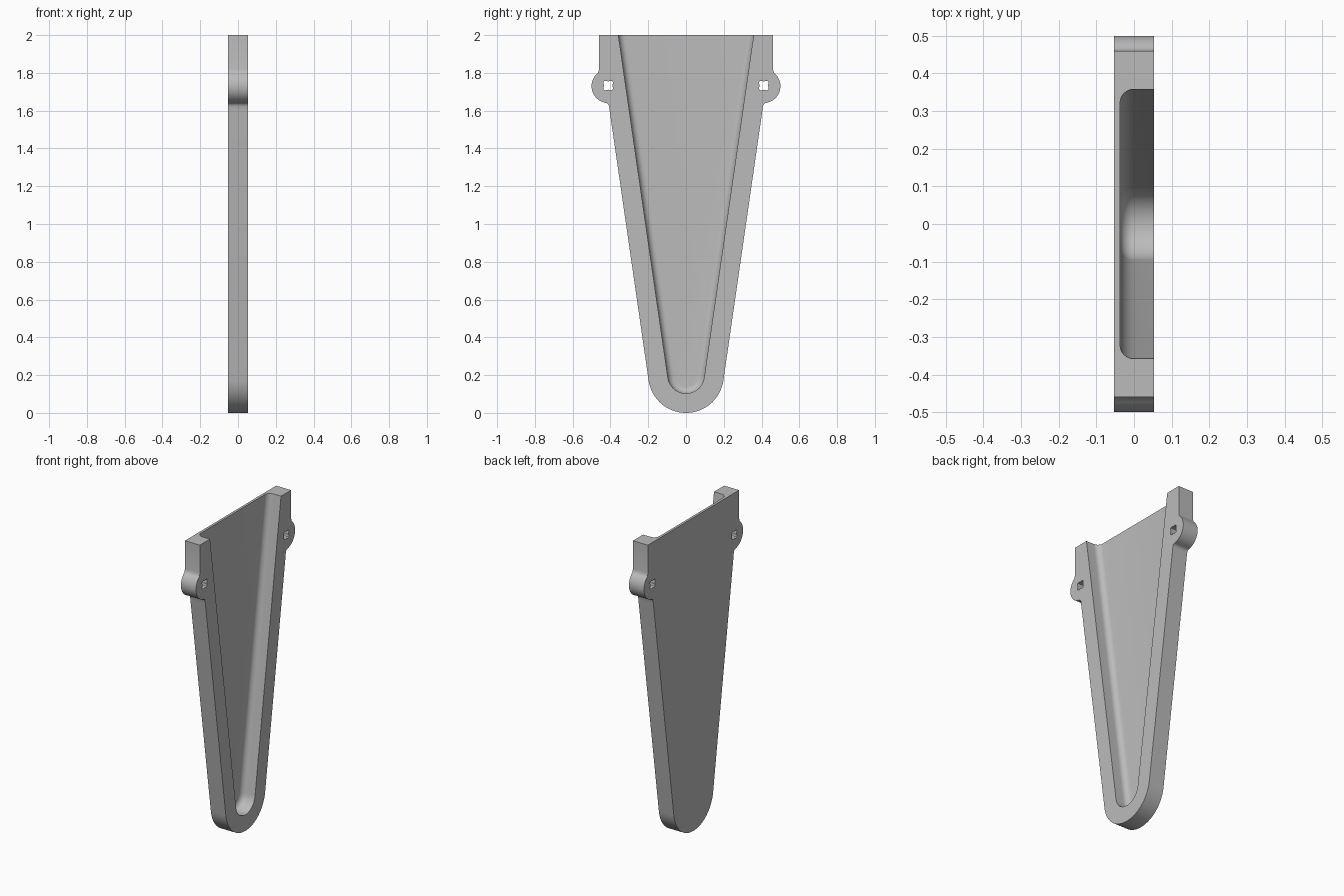
import bpy, bmesh, math
from math import sin, cos, radians

if "Cube" in bpy.data.objects:
    bpy.data.objects.remove(bpy.data.objects["Cube"])

HALF = 0.053                      # half of the plate thickness
FLOOR = -0.037                    # pocket floor position
TAPER = math.atan(0.1445)         # lean of the long sides
EAR = (0.41, 1.73)


def arc(cy, cz, r, a0, a1, n):
    """Points on an arc in the y-z plane, angles in degrees."""
    return [(cy + r * cos(radians(a0 + (a1 - a0) * i / n)),
             cz + r * sin(radians(a0 + (a1 - a0) * i / n))) for i in range(n + 1)]


def mirrored(right):
    """Close a right-hand profile (starting on the centre line) with its mirror."""
    return right + [(-y, z) for y, z in reversed(right) if y > 1e-6]


def loft(name, sections):
    """Skin a list of (x, profile) sections and cap both ends."""
    bm = bmesh.new()
    rings = [[bm.verts.new((x, y, z)) for y, z in prof] for x, prof in sections]
    for a, b in zip(rings, rings[1:]):
        n = len(a)
        for i in range(n):
            j = (i + 1) % n
            bm.faces.new((a[i], a[j], b[j], b[i]))
    bm.faces.new(rings[0][::-1])
    bm.faces.new(rings[-1])
    bmesh.ops.recalc_face_normals(bm, faces=bm.faces)
    mesh = bpy.data.meshes.new(name)
    bm.to_mesh(mesh)
    bm.free()
    obj = bpy.data.objects.new(name, mesh)
    bpy.context.collection.objects.link(obj)
    return obj


def cut(target, cutter):
    """Subtract the cutter, then remove it."""
    cutter.hide_render = True
    mod = target.modifiers.new("cut", 'BOOLEAN')
    mod.operation, mod.solver, mod.object = 'DIFFERENCE', 'EXACT', cutter
    bpy.context.view_layer.objects.active = target
    bpy.ops.object.modifier_apply(modifier=mod.name)
    bpy.data.objects.remove(cutter)


# Tapered plate with rounded foot and two mounting ears
lean = math.degrees(TAPER)
outline = arc(0, 0.2, 0.2, -90, -lean, 20)
outline[0] = (0.0, 0.0)
outline += [(0.405, 1.605), (0.407, 1.622), (0.411, 1.633), (0.418, 1.639)]
outline += arc(*EAR, 0.09, -80, 50, 20)
outline += [(0.463, 1.806), (0.46, 1.822), (0.46, 2.0)]
outline = mirrored(outline)
plate = loft("tapered_plate", [(-HALF, outline), (HALF, outline)])


# Pocket open at the top, with a rounded edge around its floor
def pocket_profile(inset):
    r = 0.097 - inset
    side = arc(0, 0.2, r, -90, -lean, 14)
    side[0] = (0.0, 0.2 - r)
    y, z = side[-1]
    return mirrored(side + [(y + (2.1 - z) * math.tan(TAPER), 2.1)])


R = 0.036
sections = []
for i in range(9):
    t = radians(90 * i / 8)
    sections.append((FLOOR + R * (1 - cos(t)), pocket_profile(R * (1 - sin(t)))))
sections.append((HALF + 0.05, pocket_profile(0)))
cut(plate, loft("pocket_cutter", sections))

# Four-lobed screw holes through the ears
for side in (-1, 1):
    lobes = []
    for i in range(32):
        a = math.tau * i / 32
        r = 0.027 - 0.005 * cos(4 * a)
        lobes.append((side * 0.412 + r * cos(a), 1.733 + r * sin(a)))
    cut(plate, loft("hole_cutter", [(-0.1, lobes), (0.1, lobes)]))

# Plain grey finish
grey = bpy.data.materials.new("light_grey")
grey.diffuse_color = (0.5, 0.5, 0.5, 1)
grey.use_nodes = True
grey.node_tree.nodes["Principled BSDF"].inputs["Base Color"].default_value = grey.diffuse_color
plate.data.materials.clear()
plate.data.materials.append(grey)
for poly in plate.data.polygons:
    poly.material_index = 0

bpy.ops.object.select_all(action='DESELECT')
plate.select_set(True)
bpy.context.view_layer.objects.active = plate
bpy.ops.object.shade_smooth_by_angle(angle=radians(30))
